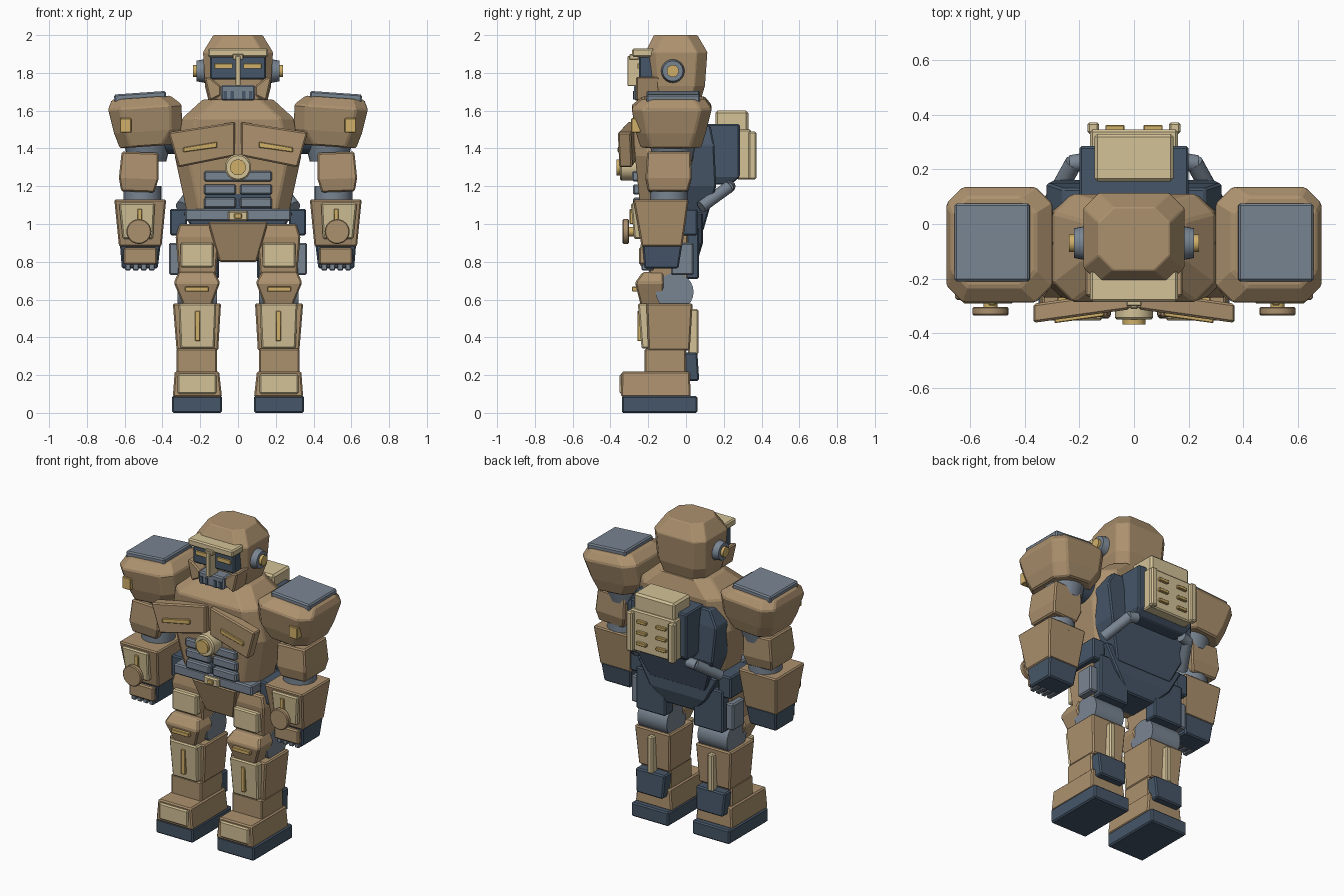
import bpy, bmesh, math
from mathutils import Vector, Matrix

cube = bpy.data.objects.get("Cube")
if cube:
    bpy.data.objects.remove(cube, do_unlink=True)


def material(name, rgb):
    linear = [((c / 255 + 0.055) / 1.055) ** 2.4 for c in rgb] + [1]
    mat = bpy.data.materials.new(name)
    mat.use_nodes = True
    mat.diffuse_color = linear
    mat.node_tree.nodes["Principled BSDF"].inputs["Base Color"].default_value = linear
    return mat


tan = material("tan armour", (172, 145, 110))
sand = material("pale sand", (211, 194, 151))
navy = material("dark slate blue", (70, 86, 104))
steel = material("steel grey", (121, 133, 146))
brass = material("brass yellow", (208, 176, 104))


def finish(bm, name, mat, pair, tilt=0, bevel=0.008, smooth=False):
    """Make the object, and its mirrored twin when pair is set."""
    if tilt:
        centre = sum((v.co for v in bm.verts), Vector()) / len(bm.verts)
        bmesh.ops.rotate(bm, cent=centre, verts=bm.verts,
                         matrix=Matrix.Rotation(math.radians(tilt), 3, 'Y'))
    for side, prefix in ((1, "left_"), (-1, "right_")) if pair else ((1, ""),):
        part = bm.copy()
        for v in part.verts:
            v.co.x *= side
        bmesh.ops.recalc_face_normals(part, faces=part.faces)
        if smooth:
            for f in part.faces:
                f.smooth = True
            for e in part.edges:
                e.smooth = e.calc_face_angle(0) < 0.6
        mesh = bpy.data.meshes.new(prefix + name)
        part.to_mesh(mesh)
        part.free()
        mesh.materials.append(mat)
        obj = bpy.data.objects.new(prefix + name, mesh)
        bpy.context.collection.objects.link(obj)
        if bevel:
            mod = obj.modifiers.new("soft edges", 'BEVEL')
            mod.width = bevel
            mod.segments = 1
            mod.limit_method = 'ANGLE'
    bm.free()


def skin(loops, name, mat, pair, **options):
    """Join matching loops of points into a closed solid."""
    bm = bmesh.new()
    rings = [[bm.verts.new(p) for p in loop] for loop in loops]
    n = len(rings[0])
    for a, b in zip(rings, rings[1:]):
        for i in range(n):
            j = (i + 1) % n
            bm.faces.new((a[i], a[j], b[j], b[i]))
    bm.faces.new(rings[0])
    bm.faces.new(rings[-1])
    finish(bm, name, mat, pair, **options)


def loft(name, mat, rings, pair=True, cut=0, **options):
    """Stack of rectangles (z, x0, x1, y0, y1) with optional cut corners."""
    loops = []
    for z, a, b, c, d in rings:
        if cut:
            pts = [(a + cut, c), (b - cut, c), (b, c + cut), (b, d - cut),
                   (b - cut, d), (a + cut, d), (a, d - cut), (a, c + cut)]
        else:
            pts = [(a, c), (b, c), (b, d), (a, d)]
        loops.append([(x, y, z) for x, y in pts])
    skin(loops, name, mat, pair, **options)


def box(name, mat, x, y, z, pair=True, **options):
    loft(name, mat, [(h, *x, *y) for h in z], pair, **options)


def plate(name, mat, outline, y0, y1, pair=True, skew=0, **options):
    """Front outline in x and z, given depth along y and swept forward by skew."""
    loops = [[(x, y - skew * x, z) for x, z in outline] for y in (y0, y1)]
    skin(loops, name, mat, pair, **options)


def tube(name, mat, start, end, r0, r1=None, pair=True, bevel=0):
    start, end = Vector(start), Vector(end)
    axis = end - start
    bm = bmesh.new()
    place = Matrix.Translation((start + end) / 2) @ axis.to_track_quat('Z', 'Y').to_matrix().to_4x4()
    bmesh.ops.create_cone(bm, cap_ends=True, segments=24, radius1=r0,
                          radius2=r0 if r1 is None else r1, depth=axis.length, matrix=place)
    finish(bm, name, mat, pair, bevel=bevel, smooth=True)


# Feet and ankles
box("sole", navy, (.085, .35), (-.34, .06), (0, .09))
loft("foot", tan, [(.085, .085, .345, -.345, .025), (.22, .1, .335, -.34, .02)])
box("toe_plate", sand, (.115, .32), (-.352, -.3), (.1, .205))
box("ankle", tan, (.11, .325), (-.22, 0), (.21, .34))
loft("heel_guard", navy, [(.17, .12, .31, -.02, .07), (.32, .11, .32, -.04, .06)])

# Lower legs and knees
loft("shin", tan, [(.33, .105, .325, -.2, .02), (.58, .09, .345, -.21, .035)])
loft("shin_plate", sand, [(.34, .125, .305, -.235, -.19), (.58, .115, .315, -.255, -.2)])
box("shin_strip", brass, (.2, .227), (-.258, -.23), (.38, .54), bevel=.003)
box("calf_rod", sand, (.195, .235), (.01, .065), (.31, .55))
tube("knee_joint", steel, (.11, -.06, .64), (.32, -.06, .64), .1)
loft("knee_guard", tan, [(.57, .14, .29, -.24, -.12), (.69, .095, .34, -.27, -.12),
                         (.745, .125, .315, -.23, -.12)])
box("knee_bar", brass, (.155, .28), (-.285, -.24), (.643, .668), bevel=.003)

# Thighs and hips
loft("thigh", tan, [(.69, .12, .31, -.19, .01), (.93, .1, .33, -.21, .01), (1.0, .12, .31, -.2, 0)])
box("thigh_plate", sand, (.13, .305), (-.24, -.18), (.77, .9))
box("thigh_back_guard", navy, (.1, .31), (-.02, .07), (.71, .98))
box("thigh_side_box", steel, (.31, .365), (-.08, .04), (.73, .9))
box("hip_block", navy, (.27, .36), (-.17, .06), (.94, 1.08))
loft("pelvis", navy, [(.8, -.1, .1, -.14, .06), (.9, -.2, .2, -.16, .09),
                      (1.06, -.29, .29, -.18, .09)], pair=False)
loft("groin_guard", tan, [(.8, -.1, .1, -.19, -.1), (1.01, -.16, .16, -.25, -.1)], pair=False)

# Belt and abdomen
box("belt", steel, (-.28, .28), (-.26, .02), (1.015, 1.08), pair=False)
box("belt_buckle", sand, (-.053, .053), (-.28, -.24), (1.015, 1.07), pair=False)
box("belt_stud", brass, (-.02, .02), (-.287, -.27), (1.03, 1.055), pair=False, bevel=.003)
box("upper_abdomen", steel, (-.18, .18), (-.285, -.2), (1.225, 1.28), pair=False)
for row in range(2):
    low = 1.085 + .07 * row
    box(f"abdomen_plate_{row}", steel, (.01, .18), (-.28, -.2), (low, low + .055))
box("abdomen_core", navy, (-.18, .18), (-.25, -.1), (1.07, 1.3), pair=False)

# Torso and chest
loft("torso", tan, [(1.06, -.27, .27, -.24, .05), (1.36, -.335, .335, -.27, .09),
                    (1.56, -.295, .295, -.285, .11), (1.66, -.185, .185, -.2, .08)],
     pair=False, cut=.07)
plate("chest_plate", tan, [(.015, 1.36), (.315, 1.3), (.37, 1.485), (.015, 1.54)],
      -.31, -.24, skew=.14)
plate("chest_strip", brass, [(.11, 1.405), (.29, 1.38), (.29, 1.405), (.11, 1.435)],
      -.322, -.3, skew=.14, bevel=.003)
tube("medallion", sand, (0, -.25, 1.3), (0, -.35, 1.3), .07, pair=False, bevel=.008)
tube("medallion_boss", brass, (0, -.34, 1.3), (0, -.368, 1.3), .042, pair=False)

# Back and power pack
loft("back_shell", navy, [(.96, -.2, .2, 0, .09), (1.2, -.3, .3, 0, .16),
                          (1.42, -.32, .32, .02, .15), (1.52, -.26, .26, .02, .13)], pair=False)
loft("pack", navy, [(1.21, -.18, .18, .08, .24), (1.25, -.2, .2, .08, .285),
                    (1.53, -.2, .2, .08, .285)], pair=False)
box("pack_cap", sand, (-.145, .145), (.155, .33), (1.45, 1.6), pair=False, bevel=.012)
box("pack_panel", sand, (-.16, .16), (.27, .345), (1.235, 1.5), pair=False)
box("pack_rail", sand, (.128, .17), (.33, .372), (1.235, 1.49))
for row in range(3):
    low = 1.285 + .07 * row
    box(f"pack_vent_{row}", brass, (.035, .105), (.34, .362), (low, low + .02), bevel=.003)
tube("pack_pipe_end", steel, (.17, .23, 1.2), (.23, .22, 1.19), .032)
tube("pack_pipe", steel, (.22, .225, 1.195), (.3, .08, 1.09), .032)

# Shoulders
loft("shoulder", tan, [(1.41, .355, .635, -.24, .08), (1.49, .3, .66, -.265, .105),
                       (1.62, .293, .683, -.288, .137), (1.67, .35, .66, -.23, .1)],
     cut=.06, tilt=4)
box("shoulder_cap", steel, (.38, .655), (-.21, .075), (1.64, 1.695), tilt=4)
box("shoulder_badge", brass, (.565, .625), (-.29, -.24), (1.485, 1.56), bevel=.003)

# Arms
tube("shoulder_joint", steel, (.48, -.07, 1.45), (.48, -.07, 1.33), .13, .1)
tube("shoulder_axle", navy, (.26, -.07, 1.46), (.48, -.07, 1.46), .09)
loft("upper_arm", tan, [(1.17, .44, .615, -.2, .01), (1.24, .42, .63, -.215, .03),
                        (1.38, .425, .62, -.205, .025)], tilt=-2)
tube("elbow", steel, (.505, -.09, 1.09), (.505, -.09, 1.2), .1)
loft("forearm", tan, [(.88, .405, .63, -.235, -.02), (1.13, .38, .655, -.28, .015)])
loft("forearm_plate", sand, [(.92, .45, .61, -.275, -.2), (1.11, .44, .63, -.292, -.2)])
box("forearm_strip", brass, (.507, .533), (-.298, -.27), (1.0, 1.08), bevel=.003)
tube("wrist_stem", brass, (.525, -.25, .96), (.525, -.31, .96), .025)
tube("wrist_disc", tan, (.525, -.303, .96), (.525, -.335, .96), .066, bevel=.005)

# Hands
loft("hand", navy, [(.765, .425, .615, -.22, -.04), (.89, .41, .625, -.23, -.02)])
box("knuckle_guard", tan, (.43, .605), (-.25, -.19), (.785, .875))
for i in range(4):
    x = .442 + .042 * i
    box(f"finger_{i}", steel, (x, x + .03), (-.235, -.17), (.755, .8), bevel=.004)

# Head
loft("helmet", tan, [(1.63, -.15, .15, -.18, .07), (1.73, -.175, .175, -.2, .1),
                     (1.91, -.185, .185, -.215, .113), (2.0, -.13, .13, -.17, .06)],
     pair=False, cut=.055, bevel=.004)
box("brow", sand, (-.16, .16), (-.285, -.17), (1.885, 1.93), pair=False)
box("visor", navy, (-.148, .148), (-.25, -.15), (1.765, 1.89), pair=False)
box("eye", brass, (.028, .125), (-.258, -.24), (1.822, 1.85), bevel=.002)
box("nose_guard", sand, (-.014, .014), (-.31, -.22), (1.73, 1.89), pair=False, bevel=.004)
box("brow_crest", sand, (-.028, .028), (-.3, -.25), (1.87, 1.9), pair=False, bevel=.004)
plate("cheek_guard", tan, [(.09, 1.68), (.15, 1.65), (.18, 1.78), (.145, 1.775), (.09, 1.73)],
      -.265, -.14)
box("jaw_guard", steel, (-.09, .09), (-.275, -.13), (1.655, 1.735), pair=False)
for i in range(2):
    x = .022 + .036 * i
    box(f"mouth_slot_{i}", navy, (x, x + .018), (-.281, -.273), (1.66, 1.705), bevel=0)
tube("ear_disc", steel, (.16, -.07, 1.81), (.22, -.07, 1.81), .066, .054)
tube("ear_stud", brass, (.21, -.07, 1.81), (.238, -.07, 1.81), .032)
